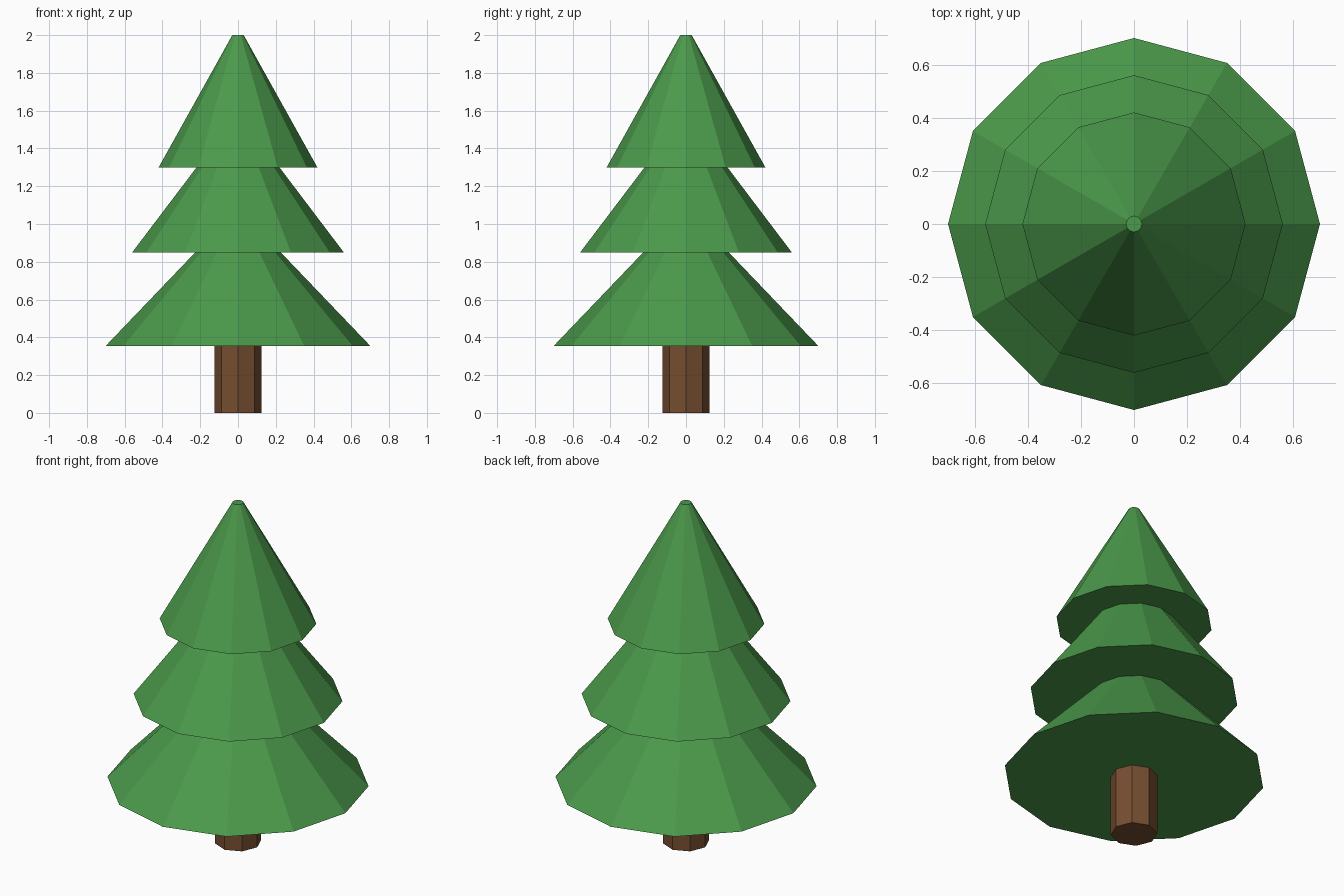
import bpy

if "Cube" in bpy.data.objects:
    bpy.data.objects.remove(bpy.data.objects["Cube"])


def material(name, color):
    mat = bpy.data.materials.new(name)
    mat.diffuse_color = (*color, 1.0)
    mat.use_nodes = True
    mat.node_tree.nodes["Principled BSDF"].inputs["Base Color"].default_value = mat.diffuse_color
    return mat


def frustum(name, sides, r_bottom, r_top, z_bottom, z_top, mat):
    bpy.ops.mesh.primitive_cone_add(
        vertices=sides, radius1=r_bottom, radius2=r_top,
        depth=z_top - z_bottom, location=(0, 0, (z_bottom + z_top) / 2))
    obj = bpy.context.object
    obj.name = name
    obj.data.materials.append(mat)
    return obj


bark = material("bark", (0.18, 0.075, 0.03))
needles = material("needles", (0.07, 0.32, 0.07))

# Eight-sided trunk, reaching slightly into the lowest tier
frustum("trunk", 8, 0.125, 0.125, 0.0, 0.40, bark)

# Three overlapping twelve-sided foliage tiers with small flat tips
tiers = [("lower_foliage", 0.70, 0.355),
         ("middle_foliage", 0.56, 0.85),
         ("upper_foliage", 0.42, 1.30)]
for name, radius, z in tiers:
    frustum(name, 12, radius, 0.03, z, z + 0.70, needles)
